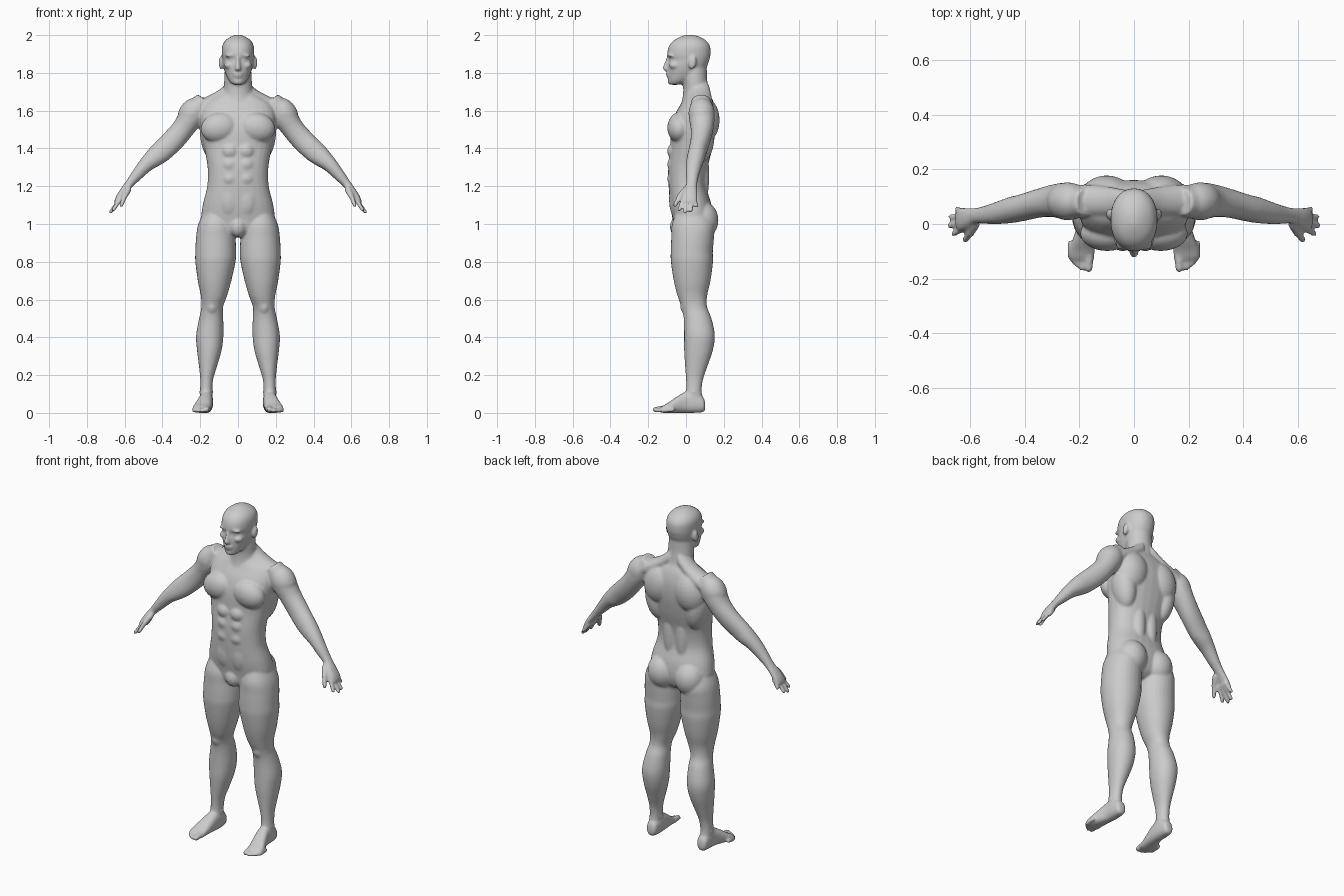
import bpy, bmesh, math
from mathutils import Vector, Matrix

verts, faces = [], []
X, Y, Z = Vector((1, 0, 0)), Vector((0, 1, 0)), Vector((0, 0, 1))


def skin(rings):
    """Close a list of equal rings of points into a solid."""
    base, n = len(verts), len(rings[0])
    for ring in rings:
        verts.extend(ring)
    for r in range(len(rings) - 1):
        a = base + r * n
        for k in range(n):
            j = (k + 1) % n
            faces.append((a + k, a + j, a + n + j, a + n + k))
    faces.append(tuple(range(base, base + n)))
    faces.append(tuple(range(len(verts) - n, len(verts))))


def smooth_rows(rows, sub=4):
    """Catmull-Rom interpolation between cross-section rows."""
    out = []
    for i in range(len(rows) - 1):
        p = [rows[max(i - 1, 0)], rows[i], rows[i + 1], rows[min(i + 2, len(rows) - 1)]]
        for k in range(sub):
            t = k / sub
            out.append([0.5 * (2 * b + (c - a) * t + (2 * a - 5 * b + 4 * c - d) * t * t
                               + (3 * b - a - 3 * c + d) * t ** 3) for a, b, c, d in zip(*p)])
    return out + [list(rows[-1])]


def tube(rows, u, v, n=2.0, sides=28):
    """Loft of super-ellipses; row = centre x, y, z, half size along u, half size along v."""
    rings = []
    for x, y, z, a, b in smooth_rows(rows):
        ring = []
        for k in range(sides):
            c, s = math.cos(2 * math.pi * k / sides), math.sin(2 * math.pi * k / sides)
            cu = math.copysign(abs(c) ** (2 / n), c)
            sv = math.copysign(abs(s) ** (2 / n), s)
            ring.append(Vector((x, y, z)) + u * (a * cu) + v * (b * sv))
        rings.append(ring)
    skin(rings)


def round_rings(m, stops, sides):
    """Rings of (radius, height) around local z, moved by matrix m."""
    skin([[m @ Vector((r * math.cos(2 * math.pi * k / sides), r * math.sin(2 * math.pi * k / sides), h))
           for k in range(sides)] for r, h in stops])


def blob(c, r, tilt=0.0, axis='Y'):
    m = Matrix.Translation(c) @ Matrix.Rotation(tilt, 4, axis) @ Matrix.Diagonal((*r, 1))
    angles = [math.pi * (i + .15) / 14.3 for i in range(15)]
    round_rings(m, [(math.sin(t), math.cos(t)) for t in angles], 24)


def digit(points, r):
    """Finger or toe: round-ended rod between two points."""
    a, b = Vector(points[0]), Vector(points[1])
    d = b - a
    m = Matrix.Translation(a) @ d.to_track_quat('Z', 'Y').to_matrix().to_4x4()
    ends = [math.radians(g) for g in (85, 60, 30, 0)]
    stops = [(r * math.cos(g), -r * math.sin(g)) for g in ends]
    stops += [(.86 * r * math.cos(g), d.length + .86 * r * math.sin(g)) for g in reversed(ends)]
    round_rings(m, stops, 12)


def upright(rows, n):
    """Central column from rows of z, half width, front y, back y."""
    tube([(0, (f + b) / 2, z, a, (b - f) / 2) for z, a, f, b in rows], X, Y, n)


# torso
upright([(.93, .05, -.03, .08), (.96, .13, -.06, .12), (1.02, .19, -.07, .14), (1.10, .187, -.084, .135),
         (1.2, .163, -.092, .108), (1.3, .161, -.094, .115), (1.4, .178, -.084, .14), (1.5, .195, -.08, .158),
         (1.58, .2, -.058, .16), (1.64, .175, -.025, .148), (1.68, .11, -.005, .13), (1.71, .07, .01, .11)], 2.3)
# neck
upright([(1.62, .1, -.03, .13), (1.67, .083, -.018, .128), (1.72, .075, -.015, .118),
         (1.77, .073, -.022, .112), (1.84, .068, -.03, .11)], 2)
# head
upright([(1.737, .024, -.084, -.04), (1.75, .042, -.092, 0), (1.78, .06, -.096, .06), (1.815, .073, -.098, .1),
         (1.845, .08, -.097, .116), (1.87, .083, -.091, .124), (1.897, .086, -.1, .13), (1.94, .084, -.091, .128),
         (1.97, .069, -.068, .108), (1.99, .042, -.033, .075), (2.001, .014, 0, .04)], 2.15)
# nose, lips, chin
tube([(0, -.09, 1.885, .009, .012), (0, -.1, 1.855, .01, .013), (0, -.107, 1.83, .014, .016),
      (0, -.107, 1.818, .015, .015), (0, -.1, 1.81, .01, .008)], X, Y)
blob((0, -.093, 1.794), (.027, .014, .008))
blob((0, -.091, 1.781), (.023, .014, .008))
blob((0, -.08, 1.753), (.026, .018, .016))
# groin
blob((0, -.04, .985), (.045, .045, .055))

for s in (-1, 1):
    # brow, eye, cheek, ear
    blob((s * .034, -.078, 1.893), (.034, .019, .009), s * .12)
    blob((s * .032, -.074, 1.869), (.014, .014, .011))
    blob((s * .047, -.06, 1.84), (.026, .03, .02))
    blob((s * .09, .035, 1.853), (.012, .02, .035), -.2, 'X')
    # chest, back and belly muscles
    blob((s * .098, -.035, 1.51), (.1, .064, .08), s * .2)
    blob((s * .1, .1, 1.55), (.095, .078, .12), s * -.2)
    blob((s * .135, .075, 1.46), (.065, .075, .14), s * .15)
    blob((s * .04, .075, 1.26), (.045, .048, .2))
    for z in (1.385, 1.315, 1.24):
        blob((s * .042, -.066, z), (.044, .033, .042))
    blob((s * .045, -.05, 1.13), (.06, .04, .1))
    # neck slope and shoulder
    tube([(s * .03, .075, 1.72, .05, .05), (s * .1, .082, 1.665, .055, .045),
          (s * .18, .085, 1.62, .06, .048), (s * .24, .085, 1.59, .055, .05)], Y, Z)
    blob((s * .243, .083, 1.585), (.07, .07, .09), s * -.6)
    # buttock
    blob((s * .09, .085, 1.02), (.088, .087, .1))

    # arm: rows of distance along, offset across, half depth in y, half thickness, centre y
    arm = [(-1.16, 1.19, .05, .05, .08), (-1.06, 1.193, .068, .066, .083), (-.97, 1.184, .06, .059, .085),
           (-.89, 1.185, .053, .06, .077), (-.80, 1.195, .049, .058, .06), (-.75, 1.203, .048, .051, .052),
           (-.69, 1.213, .042, .039, .042), (-.62, 1.215, .034, .03, .034), (-.56, 1.216, .029, .022, .03),
           (-.51, 1.215, .037, .019, .022), (-.47, 1.211, .042, .017, .018), (-.44, 1.206, .038, .012, .017)]
    tube([(s * (.64 * d + .77 * t), y, .64 * t - .77 * d, a, b) for d, t, a, b, y in arm],
         Y, Vector((.77 * s, 0, .64)), 2.1)
    # fingers and thumb
    for y0, tip in ((-.014, (.66, -.036, 1.075)), (.007, (.674, -.006, 1.064)),
                    (.027, (.67, .026, 1.07)), (.046, (.648, .054, 1.095))):
        digit([(s * .618, y0, 1.138), (s * tip[0], tip[1], tip[2])], .0122)
    digit([(s * .58, .0, 1.185), (s * .6, -.035, 1.145)], .0175)
    digit([(s * .6, -.035, 1.145), (s * .618, -.058, 1.1)], .0135)

    # leg: rows of z, inner x, outer x, front y, back y
    leg = [(1.09, .05, .17, -.04, .1), (1.0, .022, .21, -.074, .148), (.93, .013, .222, -.078, .148),
           (.85, .01, .226, -.081, .142), (.8, .013, .226, -.08, .143), (.7, .035, .213, -.065, .13),
           (.62, .058, .197, -.045, .112), (.56, .079, .194, -.024, .112), (.5, .078, .206, -.012, .135),
           (.41, .077, .222, -.01, .153), (.33, .087, .217, -.01, .142), (.25, .11, .207, -.005, .115),
           (.18, .131, .2, 0, .091), (.12, .136, .201, 0, .083), (.06, .137, .203, -.015, .09),
           (.025, .14, .198, -.01, .09)]
    tube([(s * (i + o) / 2, (f + b) / 2, z, (o - i) / 2, (b - f) / 2) for z, i, o, f, b in leg], X, Y, 2.1)
    # kneecap, ankle bones
    blob((s * .138, .008, .565), (.034, .038, .048))
    blob((s * .168, .04, .11), (.038, .018, .018))
    # foot: rows of y, centre x, half width, bottom z, top z
    foot = [(.102, .168, .014, .02, .05), (.09, .168, .03, .004, .085), (.045, .168, .036, 0, .11),
            (0, .17, .037, 0, .112), (-.055, .181, .043, 0, .082), (-.095, .191, .048, 0, .053),
            (-.122, .192, .047, 0, .038), (-.136, .188, .04, .006, .028)]
    tube([(s * x, y, (l + h) / 2, a, (h - l) / 2) for y, x, a, l, h in foot], X, Z, 2.4)
    # toes
    for x, y, r in ((.166, -.162, .0175), (.19, -.163, .0125), (.207, -.151, .012),
                    (.222, -.138, .0115), (.235, -.12, .011)):
        digit([(s * (x - .002), y + .05, r + .006), (s * x, y, r)], r)

# fuse all parts into one smooth skin
mesh = bpy.data.meshes.new("body")
mesh.from_pydata(verts, [], faces)
bm = bmesh.new()
bm.from_mesh(mesh)
bmesh.ops.recalc_face_normals(bm, faces=bm.faces)
bm.to_mesh(mesh)
bm.free()
body = bpy.data.objects.new("body", mesh)
bpy.context.collection.objects.link(body)
fuse = body.modifiers.new("fuse", 'REMESH')
fuse.mode = 'VOXEL'
fuse.voxel_size = .007
fuse.use_smooth_shade = True
soft = body.modifiers.new("soften", 'SMOOTH')
soft.factor = .5
soft.iterations = 5
